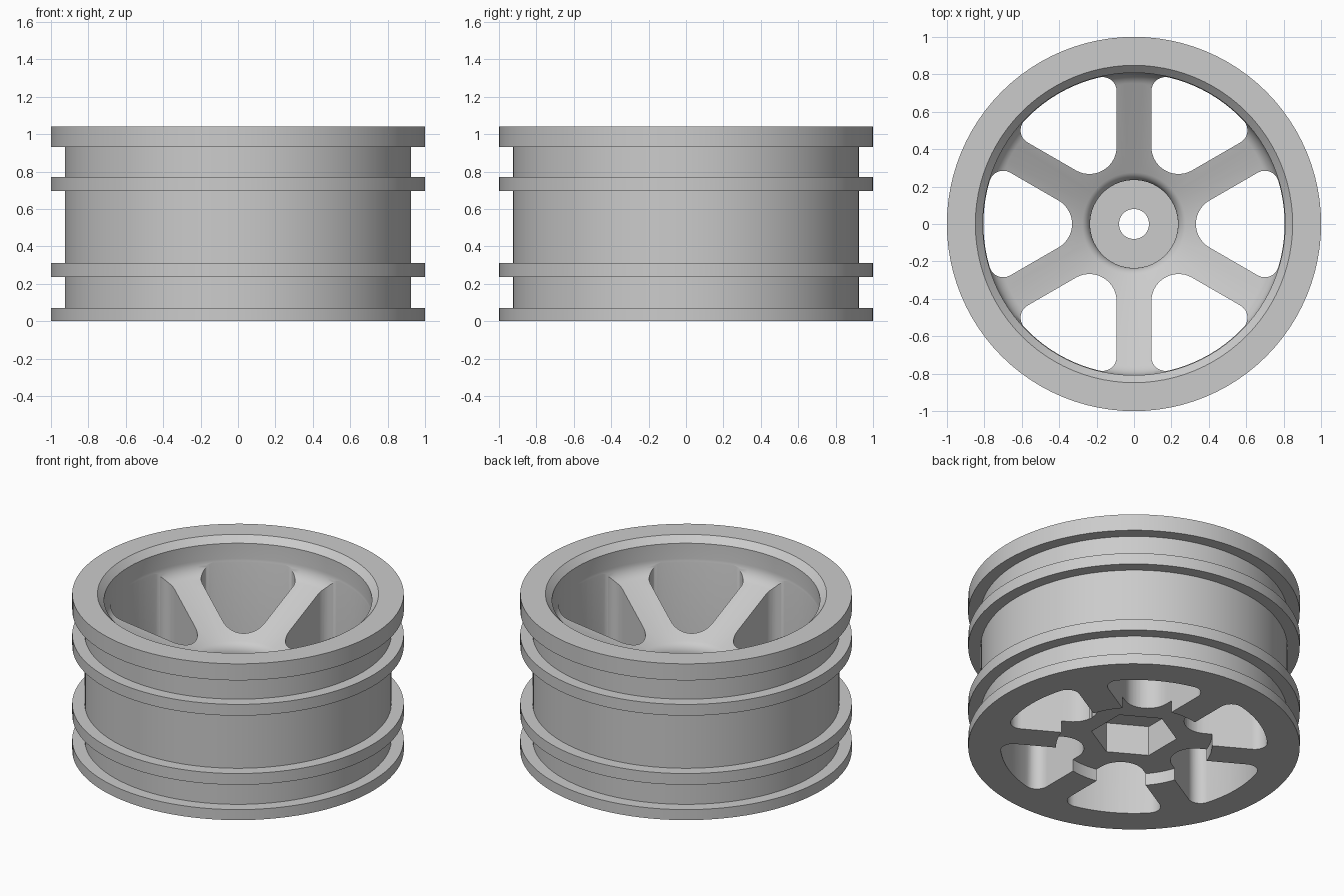
import bpy, bmesh, math
from math import sin, cos, radians, pi

if "Cube" in bpy.data.objects:
    bpy.data.objects.remove(bpy.data.objects["Cube"])

SEG = 96

grey = bpy.data.materials.new("grey_plastic")
grey.diffuse_color = (0.6, 0.6, 0.6, 1)
grey.use_nodes = True
grey.node_tree.nodes["Principled BSDF"].inputs["Base Color"].default_value = grey.diffuse_color


def arc(cx, cy, r, a0, a1, n):
    """Points on a circle from angle a0 to a1, in degrees."""
    return [(cx + r * cos(radians(a0 + (a1 - a0) * i / n)),
             cy + r * sin(radians(a0 + (a1 - a0) * i / n))) for i in range(n + 1)]


def finish(name, bm):
    bmesh.ops.recalc_face_normals(bm, faces=bm.faces)
    mesh = bpy.data.meshes.new(name)
    bm.to_mesh(mesh)
    bm.free()
    mesh.materials.append(grey)
    ob = bpy.data.objects.new(name, mesh)
    bpy.context.collection.objects.link(ob)
    return ob


def revolve(name, profile):
    """Spin a closed (radius, height) profile around z."""
    bm = bmesh.new()
    rings = [[bm.verts.new((r * cos(2 * pi * i / SEG), r * sin(2 * pi * i / SEG), z))
              for r, z in profile] for i in range(SEG)]
    n = len(profile)
    for i in range(SEG):
        a, b = rings[i], rings[(i + 1) % SEG]
        for j in range(n):
            k = (j + 1) % n
            bm.faces.new((a[j], b[j], b[k], a[k]))
    return finish(name, bm)


def prism(bm, outline, z0, z1, turn=0):
    """Add an upright prism, turned about z by an angle in degrees."""
    c, s = cos(radians(turn)), sin(radians(turn))
    lo, hi = [[bm.verts.new((x * c - y * s, x * s + y * c, z)) for x, y in outline]
              for z in (z0, z1)]
    bm.faces.new(lo[::-1])
    bm.faces.new(hi)
    for i in range(len(lo)):
        j = (i + 1) % len(lo)
        bm.faces.new((lo[i], lo[j], hi[j], hi[i]))


# Rim body: underside recess, four outer flanges, dished inside, nut seat
profile = [(0.08, 0.08), (0.47, 0.08), (0.47, 0.0)]
for z0, z1 in ((0, 0.07), (0.235, 0.31), (0.695, 0.77), (0.93, 1.04)):
    if z0 > 0:
        profile.append((0.925, z0))
    profile += [(1, z0), (1, z1)]
    if z1 < 1:
        profile.append((0.925, z1))
profile += [(0.848, 1.04), (0.808, 1.0)]
profile += arc(0.708, 0.897, 0.10, 0, -64, 8)          # fillet from wall to dish
profile += arc(0.305, 0.535, 0.07, 115, 180, 8)        # rounded lip of nut seat
profile += [(0.235, 0.45), (0.08, 0.45)]
wheel = revolve("wheel_rim", profile)

# Window outline between two spokes, pointing along +x
HALF, R, C, IN = 0.093, 0.805, 0.075, 0.145
swing = 30 - math.degrees(math.asin((HALF + C) / (R - C)))
cx, cy = (R - C) * cos(radians(swing)), (R - C) * sin(radians(swing))
window = arc(cx, -cy, C, -120, -swing, 8)
window += arc(0, 0, R, -swing, swing, 10)[1:-1]
window += arc(cx, cy, C, swing, 120, 8)
window += arc(2 * (HALF + IN), 0, IN, 120, 240, 14)

bm = bmesh.new()
for k in range(6):
    prism(bm, window, -0.2, 0.95, 60 * k)
windows = finish("window_cutter", bm)

# Hexagonal drive socket underneath
bm = bmesh.new()
prism(bm, arc(0, 0, 0.26, 30, 330, 5), -0.2, 0.28)
socket = finish("socket_cutter", bm)

bpy.context.view_layer.objects.active = wheel
wheel.select_set(True)
for cutter in (windows, socket):
    mod = wheel.modifiers.new("cut", 'BOOLEAN')
    mod.operation, mod.solver, mod.object = 'DIFFERENCE', 'EXACT', cutter
    bpy.ops.object.modifier_apply(modifier=mod.name)
    bpy.data.objects.remove(cutter)

bpy.ops.object.shade_smooth_by_angle(angle=radians(30))
